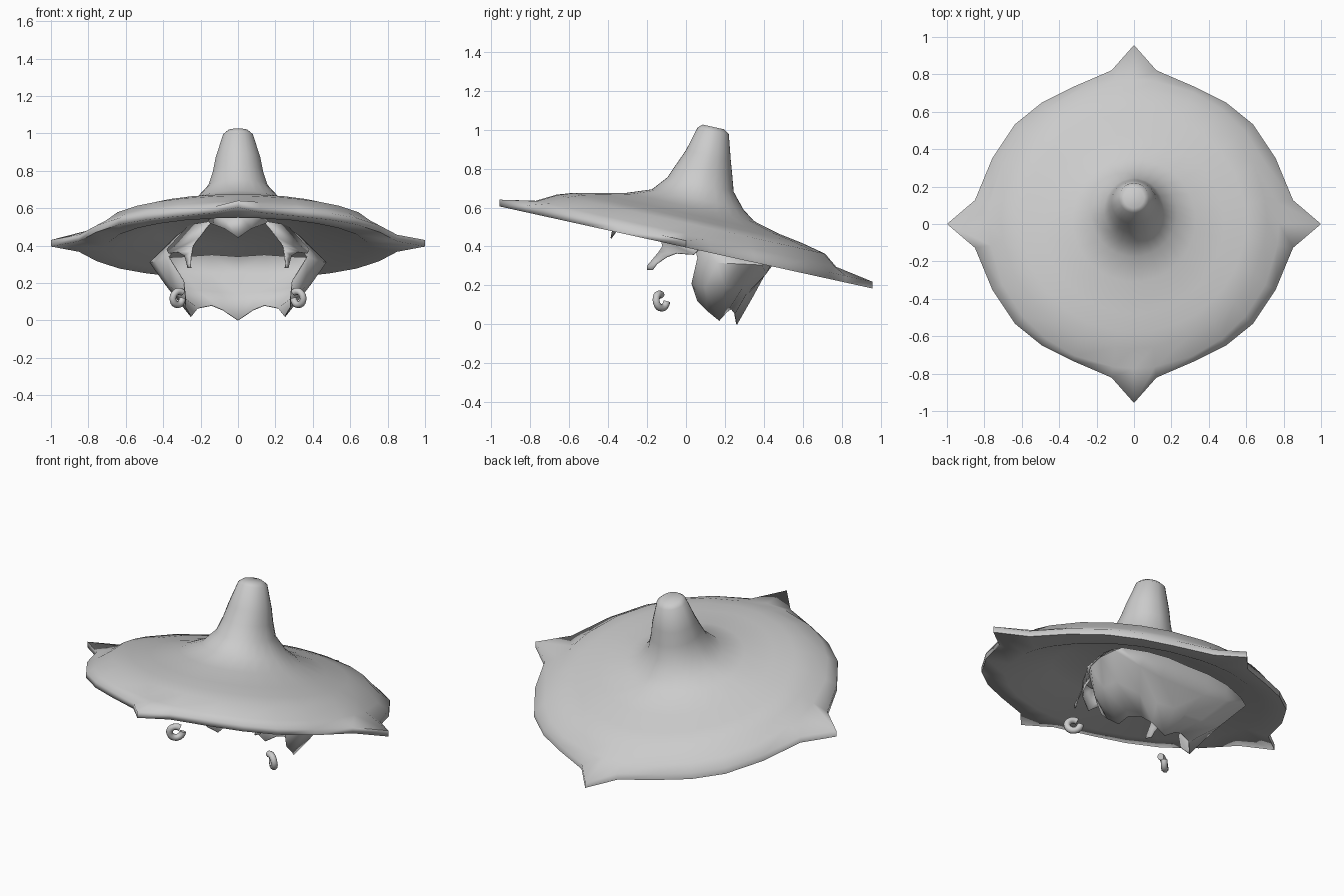
import bpy, bmesh, math
from mathutils import Vector

if "Cube" in bpy.data.objects:
    bpy.data.objects.remove(bpy.data.objects["Cube"])

grey = bpy.data.materials.new("plain grey")
grey.diffuse_color = (0.6, 0.6, 0.6, 1)
grey.use_nodes = True
grey.node_tree.nodes["Principled BSDF"].inputs["Base Color"].default_value = grey.diffuse_color


def finish(ob, angle=50, thickness=0):
    ob.data.materials.clear()
    ob.data.materials.append(grey)
    bpy.ops.object.select_all(action='DESELECT')
    ob.select_set(True)
    bpy.context.view_layer.objects.active = ob
    bpy.ops.object.shade_smooth_by_angle(angle=math.radians(angle))
    if thickness:
        mod = ob.modifiers.new("thickness", 'SOLIDIFY')
        mod.thickness = thickness
        mod.offset = 0


def mesh_object(name, bm):
    bmesh.ops.remove_doubles(bm, verts=bm.verts, dist=0.0005)
    bmesh.ops.recalc_face_normals(bm, faces=bm.faces)
    me = bpy.data.meshes.new(name)
    bm.to_mesh(me)
    bm.free()
    ob = bpy.data.objects.new(name, me)
    bpy.context.collection.objects.link(ob)
    return ob


def bridge(bm, a, b, closed=False):
    n = len(a)
    for i in range(n if closed else n - 1):
        j = (i + 1) % n
        bm.faces.new((a[i], a[j], b[j], b[i]))


# Hat: four-pointed tilted brim flowing into a tall offset crown
def tilt(y, h):
    return 0.395 - 0.22 * y + h


quarter = [(0, 1.0), (8.5, .86), (25, .835), (40, .83), (53, .815), (66, .802), (81.7, .83)]
outline = []
for q in range(4):
    for a, r in (quarter if q % 2 == 0 else
                 [(0, .957)] + [(90 - a, r) for a, r in reversed(quarter[1:])]):
        t = math.radians(a + 90 * q)
        outline.append((t, r))

# radius x, radius y, centre y, height above the tilted plane
rings = [(.20, .20, 0, .12), (.45, .45, 0, .10), (.70, .70, 0, .0),
         None, None,
         (.775, .772, 0, .07), (.71, .69, .025, .125), (.60, .59, .01, .153), (.48, .48, 0, .175),
         (.33, .33, .02, .212), (.23, .235, .06, .26), (.16, .17, .075, .34),
         (.135, .143, .095, .42), (.12, .115, .115, .50), (.08, .08, .14, .63),
         (.055, .055, .14, .65)]
bm = bmesh.new()
loops = []
for k, ring in enumerate(rings):
    loop = []
    for t, r in outline:
        if ring is None:
            x, y, h = r * math.cos(t), r * math.sin(t), (0 if k == 3 else .035)
        else:
            x, y, h = ring[0] * math.cos(t), ring[2] + ring[1] * math.sin(t), ring[3]
        loop.append(bm.verts.new((x, y, tilt(y, h))))
    loops.append(loop)
for a, b in zip(loops, loops[1:]):
    bridge(bm, a, b, True)
bm.faces.new(loops[0])
bm.faces.new(loops[-1])
finish(mesh_object("hat", bm), 82)

# Back hair: curved sheet with pointed ends, rows run from side edge to back centre
hair_rows = [
    [(.24, .02, .51), (.33, .14, .45), (.40, .28, .38), (.42, .40, .335),
     (.28, .45, .34), (.14, .46, .35), (0, .47, .34)],
    [(.37, .06, .34), (.44, .16, .315), (.47, .28, .31), (.465, .39, .305),
     (.30, .41, .26), (.15, .40, .25), (0, .40, .25)],
    [(.29, .03, .21), (.36, .10, .19), (.385, .20, .19), (.37, .29, .19),
     (.22, .31, .16), (.10, .31, .15), (0, .34, .14)],
    [(.28, .06, .12), (.28, .11, .07), (.25, .17, .02), (.215, .21, .065),
     (.14, .23, .08), (.08, .25, .055), (0, .26, 0)]]
bm = bmesh.new()
for s in (1, -1):
    prev = None
    for row in hair_rows:
        cur = [bm.verts.new((s * x, y, z)) for x, y, z in row]
        if prev:
            bridge(bm, prev, cur)
        prev = cur
finish(mesh_object("back_hair", bm), 60, 0.006)

# Front locks: hooked strands hanging beside the face
lock = [((.14, -.18, .53), (.26, .03, .51)), ((.21, -.13, .44), (.38, .06, .38)),
        ((.24, -.12, .40), (.37, .04, .358)), ((.245, -.14, .37), (.32, -.05, .365)),
        ((.25, -.165, .34), (.285, -.10, .345)), ((.255, -.20, .30), (.275, -.15, .31)),
        ((.252, -.20, .28), (.268, -.17, .28))]
for s, side in ((1, "right"), (-1, "left")):
    bm = bmesh.new()
    prev = None
    for pair in lock:
        cur = [bm.verts.new((s * x, y, z)) for x, y, z in pair]
        if prev:
            bridge(bm, prev, cur)
        prev = cur
    finish(mesh_object(side + "_front_lock", bm), 60, 0.006)

# Fringe: small pointed tuft at the forehead
bm = bmesh.new()
top = [(-.16, -.22, .54), (-.08, -.33, .56), (0, -.36, .57), (.08, -.33, .56), (.16, -.22, .54)]
low = [(-.15, -.25, .52), (-.07, -.35, .49), (0, -.385, .442), (.07, -.35, .49), (.15, -.25, .52)]
bridge(bm, [bm.verts.new(p) for p in top], [bm.verts.new(p) for p in low])
finish(mesh_object("fringe", bm), 60, 0.006)

# Earrings: open rings turned part way to the side
for s, side in ((1, "right"), (-1, "left")):
    cu = bpy.data.curves.new(side + "_earring", 'CURVE')
    cu.dimensions = '3D'
    cu.bevel_depth = 0.019
    cu.bevel_resolution = 2
    cu.use_fill_caps = True
    sp = cu.splines.new('POLY')
    n = 16
    sp.points.add(n - 1)
    for i in range(n):
        f = i / (n - 1)
        a = math.radians(55 + 300 * f)
        c = 0.036 * math.cos(a)
        # slight spiral along the ring axis
        d = 0.024 * (f - .5)
        p = Vector((s * (.32 - .82 * c + .6 * d), -.13 + .6 * c + .82 * d,
                    .12 + .036 * math.sin(a)))
        sp.points[i].co = (*p, 1)
    ob = bpy.data.objects.new(side + "_earring", cu)
    bpy.context.collection.objects.link(ob)
    bpy.ops.object.select_all(action='DESELECT')
    ob.select_set(True)
    bpy.context.view_layer.objects.active = ob
    bpy.ops.object.convert(target='MESH')
    finish(bpy.context.view_layer.objects.active, 50)
